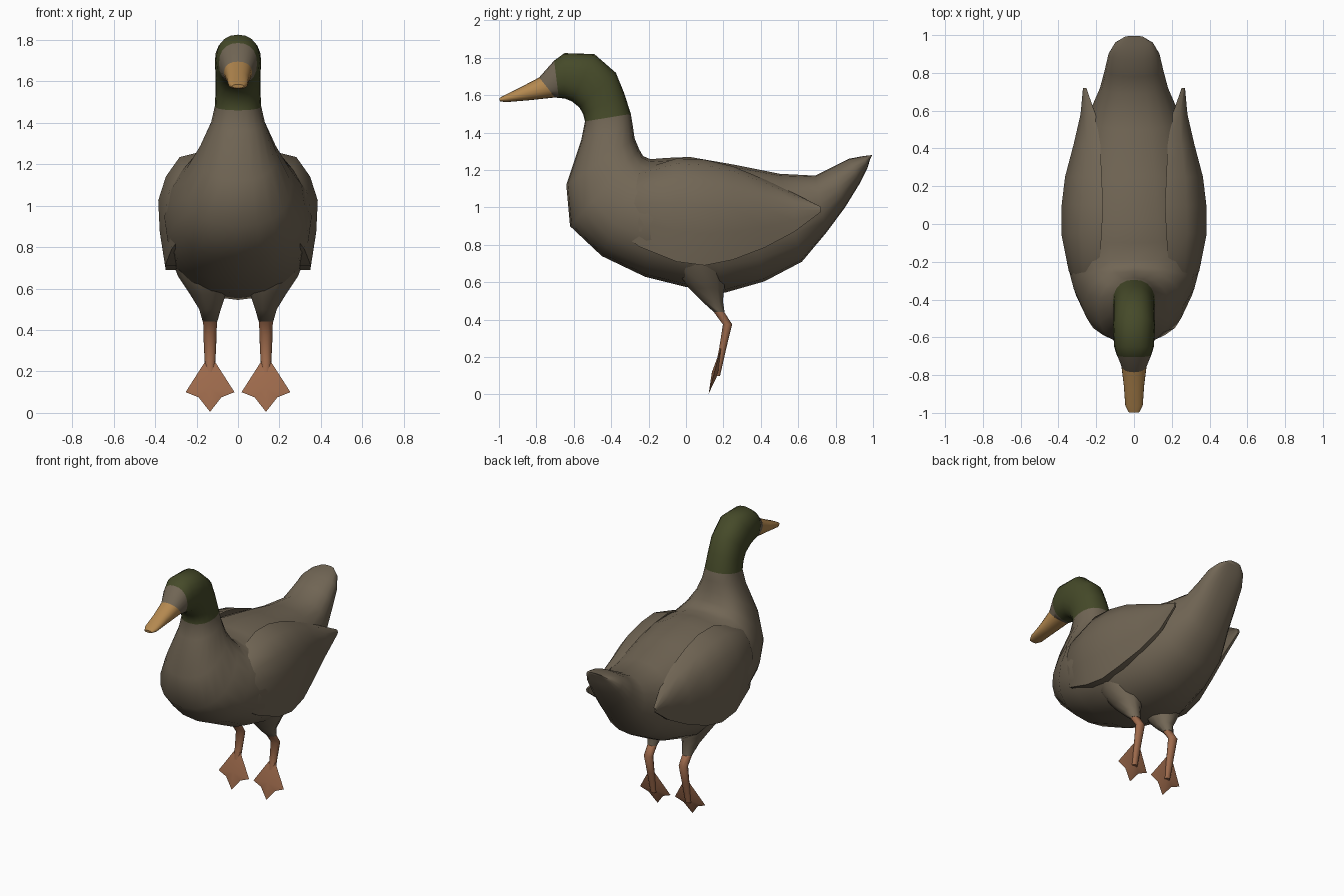
import bpy
import bmesh
from math import cos, sin, pi, radians, copysign
from mathutils import Vector

default_cube = bpy.data.objects.get("Cube")
if default_cube:
    bpy.data.objects.remove(default_cube, do_unlink=True)


def make_material(name, red, green, blue):
    material = bpy.data.materials.new(name)
    material.use_nodes = True
    colour = (red, green, blue, 1)
    material.diffuse_color = colour
    material.node_tree.nodes["Principled BSDF"].inputs["Base Color"].default_value = colour
    return material


brown = make_material("brown_plumage", .165, .132, .09)
green = make_material("dark_green_plumage", .06, .068, .022)
yellow = make_material("yellow_bill", .46, .25, .08)
orange = make_material("orange_leg_skin", .34, .145, .072)


def finish(name, bm, materials, mirrored=False, angle=60):
    """Turn a bmesh into a smooth-shaded object, optionally mirrored across x."""
    bmesh.ops.recalc_face_normals(bm, faces=bm.faces[:])
    mesh = bpy.data.meshes.new(name)
    bm.to_mesh(mesh)
    bm.free()
    for material in materials:
        mesh.materials.append(material)
    obj = bpy.data.objects.new(name, mesh)
    bpy.context.collection.objects.link(obj)
    bpy.ops.object.select_all(action="DESELECT")
    obj.select_set(True)
    bpy.context.view_layer.objects.active = obj
    bpy.ops.object.shade_smooth_by_angle(angle=radians(angle))
    if mirrored:
        mirror = obj.modifiers.new("mirror", "MIRROR")
        mirror.use_axis = (True, False, False)
        mirror.use_mirror_merge = False
    return obj


def loft(name, rings, materials, band_material=lambda band: 0, **options):
    """Skin a list of equal-length point loops and cap both ends."""
    bm = bmesh.new()
    loops = [[bm.verts.new(point) for point in ring] for ring in rings]
    count = len(loops[0])
    for band, (first, second) in enumerate(zip(loops, loops[1:])):
        for i in range(count):
            j = (i + 1) % count
            face = bm.faces.new((first[i], first[j], second[j], second[i]))
            face.material_index = band_material(band)
    bm.faces.new(loops[0][::-1]).material_index = band_material(0)
    bm.faces.new(loops[-1]).material_index = band_material(len(loops) - 2)
    return finish(name, bm, materials, **options)


def soft_power(value, power=.88):
    return copysign(abs(value) ** power, value)


def profile_ring(top_y, top_z, low_y, low_z, half_width, segments=20):
    """Rounded cross-section spanning an upper and a lower profile point."""
    top, low = Vector((0, top_y, top_z)), Vector((0, low_y, low_z))
    centre, axis = (top + low) / 2, (top - low) / 2
    ring = []
    for i in range(segments):
        angle = 2 * pi * i / segments
        across = Vector((half_width * soft_power(cos(angle)), 0, 0))
        ring.append(centre + axis * soft_power(sin(angle)) + across)
    return ring


def flat_ring(x, y, z, radius_x, radius_y, segments=10):
    """Horizontal oval used along the legs."""
    angles = [2 * pi * i / segments for i in range(segments)]
    return [Vector((x + radius_x * cos(a), y + radius_y * sin(a), z)) for a in angles]


# Body from tail to neck: upper point, lower point, half width
torso = [
    (.995, 1.28, .985, 1.26, .05),
    (.95, 1.275, .97, 1.21, .1),
    (.87, 1.26, .93, 1.13, .135),
    (.78, 1.215, .85, 1, .155),
    (.69, 1.17, .75, .865, .18),
    (.5, 1.18, .62, .71, .25),
    (.25, 1.23, .42, .605, .31),
    (.02, 1.27, .21, .545, .35),
    (-.1, 1.265, 0, .575, .36),
    (-.19, 1.258, -.22, .63, .355),
    (-.23, 1.275, -.45, .74, .32),
    (-.25, 1.31, -.62, .9, .26),
    (-.275, 1.37, -.64, 1.12, .19),
    (-.285, 1.44, -.56, 1.36, .13),
    (-.295, 1.5, -.54, 1.46, .112),
]

# Head from the collar to the base of the bill
head = [
    (-.33, 1.61, -.55, 1.5, .108),
    (-.375, 1.72, -.57, 1.535, .108),
    (-.49, 1.82, -.61, 1.567, .112),
    (-.65, 1.825, -.65, 1.583, .105),
    (-.705, 1.785, -.68, 1.585, .092),
    (-.785, 1.695, -.7, 1.588, .068),
]
collar = len(torso) - 1
face_band = collar + len(head) - 1
loft("body_and_head", [profile_ring(*row) for row in torso + head], [brown, green],
     lambda band: 1 if collar <= band < face_band else 0)

# Bill, tapering to a flat rounded tip
bill = [
    head[-1],
    (-.88, 1.645, -.83, 1.574, .054),
    (-.965, 1.603, -.96, 1.563, .046),
    (-.998, 1.585, -.995, 1.567, .028),
]
loft("bill", [profile_ring(*row) for row in bill], [yellow])

# Folded wings: each section hugs the flank, shrinking towards the tip
wing_curve = [(.42, 1), (.72, .95), (.9, .78), (1, .57), (.98, .3), (.91, 0)]


def wing_section(y, reach, top, bottom):
    height = top - bottom
    size = height / .575
    thickness = max(.012, .06 * size)
    outer = [Vector((reach - (1 - fx) * .385 * size, y, bottom + fz * height))
             for fx, fz in wing_curve]
    inner = [point - Vector((thickness, 0, 0)) for point in outer[:0:-1]]
    return outer + inner


wing = [
    (-.42, .235, 1.08, .92),
    (-.25, .345, 1.2, .79),
    (-.05, .385, 1.262, .71),
    (.1, .383, 1.255, .69),
    (.25, .365, 1.22, .72),
    (.42, .32, 1.15, .785),
    (.58, .283, 1.075, .87),
    (.72, .27, 1.005, .975),
]
loft("wings", [wing_section(*row) for row in wing], [brown], mirrored=True, angle=50)

# Feathered thighs
thigh = [
    (.17, .07, .74, .15, .15),
    (.165, .08, .66, .125, .135),
    (.145, .11, .57, .085, .1),
    (.135, .14, .5, .052, .06),
    (.135, .178, .44, .035, .03),
]
loft("thighs", [flat_ring(*row) for row in thigh], [brown], mirrored=True)

# Bare shanks with a backward bend
shank = [
    (.135, .17, .45, .033, .03),
    (.135, .222, .375, .032, .026),
    (.135, .197, .25, .026, .02),
    (.135, .165, .1, .02, .018),
]
loft("shanks", [flat_ring(*row) for row in shank], [orange], mirrored=True)

# Webbed feet hanging down: a faceted plate with a raised centre
outline = [(-.022, .25), (.022, .25), (.118, .1), (.055, .075),
           (0, .005), (-.055, .075), (-.118, .1)]
bm = bmesh.new()


def foot_point(offset, z, depth=0):
    return bm.verts.new((.135 + offset, .12 + .27 * z + depth, z))


rim = [foot_point(dx, z) for dx, z in outline]
for depth in (-.014, .024):
    centre = foot_point(0, .12, depth)
    for i, corner in enumerate(rim):
        bm.faces.new((centre, corner, rim[(i + 1) % len(rim)]))
finish("webbed_feet", bm, [orange], mirrored=True, angle=35)
